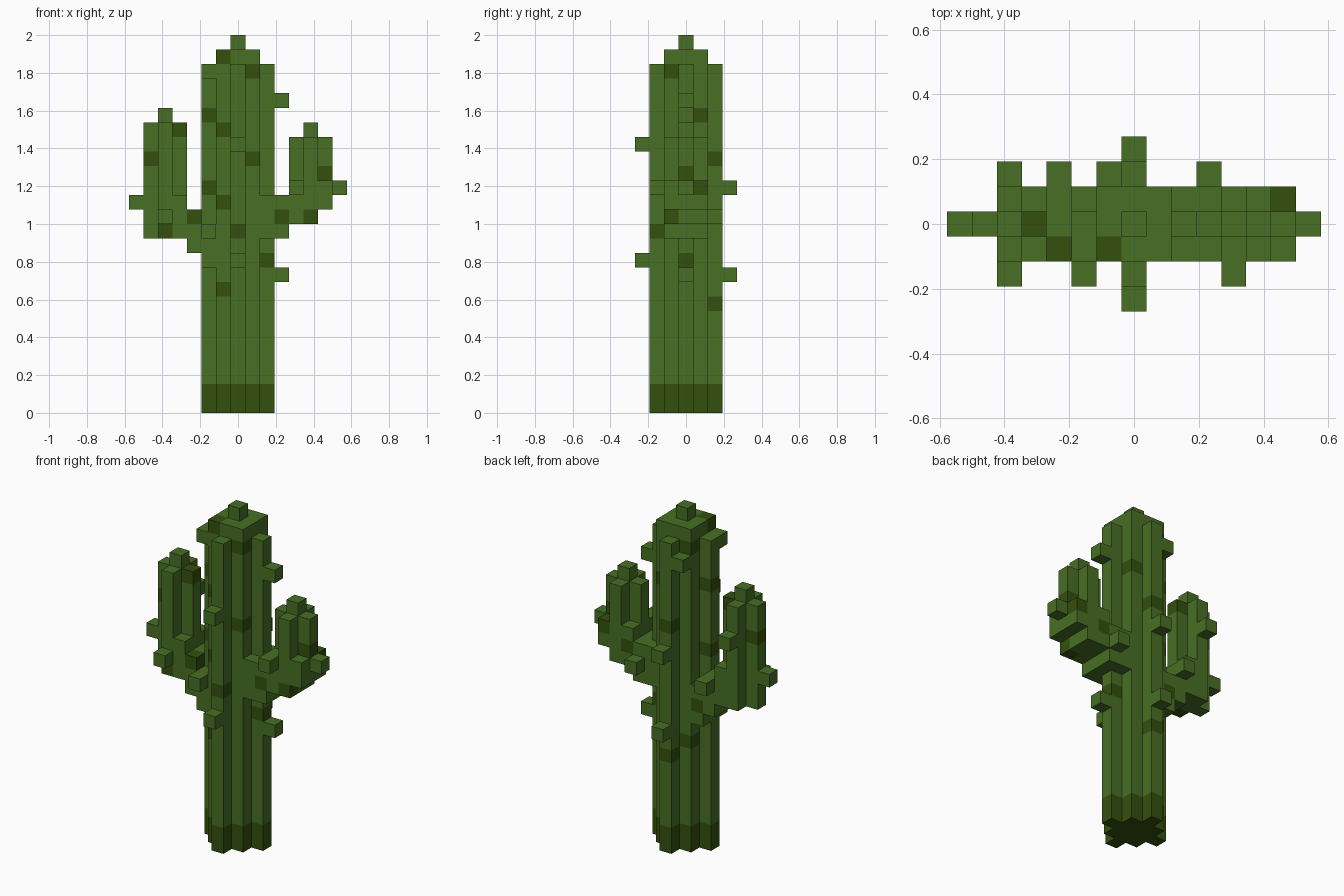
import bpy, bmesh
from mathutils import Vector

cube = bpy.data.objects.get("Cube")
if cube:
    bpy.data.objects.remove(cube, do_unlink=True)

U = 2 / 26  # edge of one block


def material(name, rgb):
    m = bpy.data.materials.new(name)
    m.diffuse_color = (*rgb, 1)
    m.use_nodes = True
    bsdf = m.node_tree.nodes["Principled BSDF"]
    bsdf.inputs["Base Color"].default_value = (*rgb, 1)
    bsdf.inputs["Roughness"].default_value = 0.9
    return m


mats = [material("cactus green", (0.065, 0.16, 0.018)),
        material("dark olive green", (0.033, 0.08, 0.004))]


def box(xs, ys, zs):
    """All blocks in an inclusive range per axis."""
    return {(x, y, z) for x in range(xs[0], xs[1] + 1)
            for y in range(ys[0], ys[1] + 1) for z in range(zs[0], zs[1] + 1)}


def column(cx, radius, z0, z1):
    """Ribbed column with a diamond cross-section."""
    return {(x, y, z) for x, y, z in box((cx - radius, cx + radius), (-radius, radius), (z0, z1))
            if abs(x - cx) + abs(y) <= radius}


parts = {}

# Trunk: ribbed shaft, square cap and tip
parts["trunk"] = column(0, 2, 0, 23) | box((-1, 1), (-1, 1), (24, 24)) | {(0, 0, 25)}

# Right arm: stepped branch and ribbed upright
parts["right_arm"] = (box((-2, -2), (-1, 1), (10, 12)) | box((-3, -3), (-1, 1), (11, 13))
                      | box((-5, -4), (-1, 1), (12, 14)) | column(-5, 1, 12, 19)
                      | {(-5, 0, 20)})

# Left arm: stepped branch and ribbed upright
parts["left_arm"] = (box((2, 3), (-1, 1), (12, 14)) | box((4, 5), (-1, 1), (13, 15))
                     | box((6, 6), (-1, 1), (14, 15)) | column(5, 1, 14, 18)
                     | {(5, 0, 19)})

# Spines: single blocks sticking out
parts["trunk_spines"] = {(0, -3, 10), (0, -3, 18), (0, 3, 9), (0, 3, 15), (3, 0, 9),
                         (3, 0, 21), (-2, -1, 23), (-1, 2, 22)}
parts["right_arm_spines"] = {(-7, 0, 14), (-5, -2, 13), (-5, 2, 17), (-3, 2, 13), (-2, -2, 12)}
parts["left_arm_spines"] = {(7, 0, 15), (4, -2, 15), (3, 2, 13)}

# Dark patches
dark = {
    (-1, -1, 24), (1, -1, 23), (-1, 1, 23), (-2, 0, 20), (1, 1, 20), (-1, -1, 19),
    (1, -1, 17), (0, 2, 17), (-2, 0, 15), (-1, -1, 14), (0, -2, 12), (2, 0, 10),
    (-1, -1, 8), (-1, 1, 8), (0, 2, 7),
    (-3, -1, 13), (-5, -1, 12), (-6, 0, 17), (-4, 0, 19), (-2, 1, 11),
    (3, -1, 13), (5, -1, 13), (6, 0, 16), (6, 1, 15), (4, 1, 14),
}

# Each block belongs to one part only
filled = set()
for name in parts:
    parts[name] -= filled
    filled |= parts[name]


def build(name, blocks):
    """Mesh the exposed block sides, then merge the flat areas of one colour."""
    bm = bmesh.new()
    for b in sorted(blocks):
        centre = Vector((b[0], b[1], b[2] + 0.5))
        for axis in range(3):
            for sign in (-1, 1):
                n = Vector((0, 0, 0))
                n[axis] = sign
                if tuple(int(b[k] + n[k]) for k in range(3)) in filled:
                    continue
                u, v = Vector((0, 0, 0)), Vector((0, 0, 0))
                u[(axis + 1) % 3] = 0.5
                v[(axis + 2) % 3] = 0.5 * sign
                c = centre + n * 0.5
                f = bm.faces.new([bm.verts.new((c + d) * U)
                                  for d in (-u - v, u - v, u + v, -u + v)])
                # Dark foot two blocks high, plus the patches
                f.material_index = int(b[2] < 2 or b in dark)
    bmesh.ops.remove_doubles(bm, verts=bm.verts, dist=U * 0.01)
    bmesh.ops.dissolve_limit(bm, angle_limit=0.02, verts=bm.verts, edges=bm.edges,
                             delimit={'MATERIAL'})
    me = bpy.data.meshes.new(name)
    bm.to_mesh(me)
    bm.free()
    for m in mats:
        me.materials.append(m)
    bpy.context.collection.objects.link(bpy.data.objects.new(name, me))


for name, blocks in parts.items():
    build(name, blocks)
